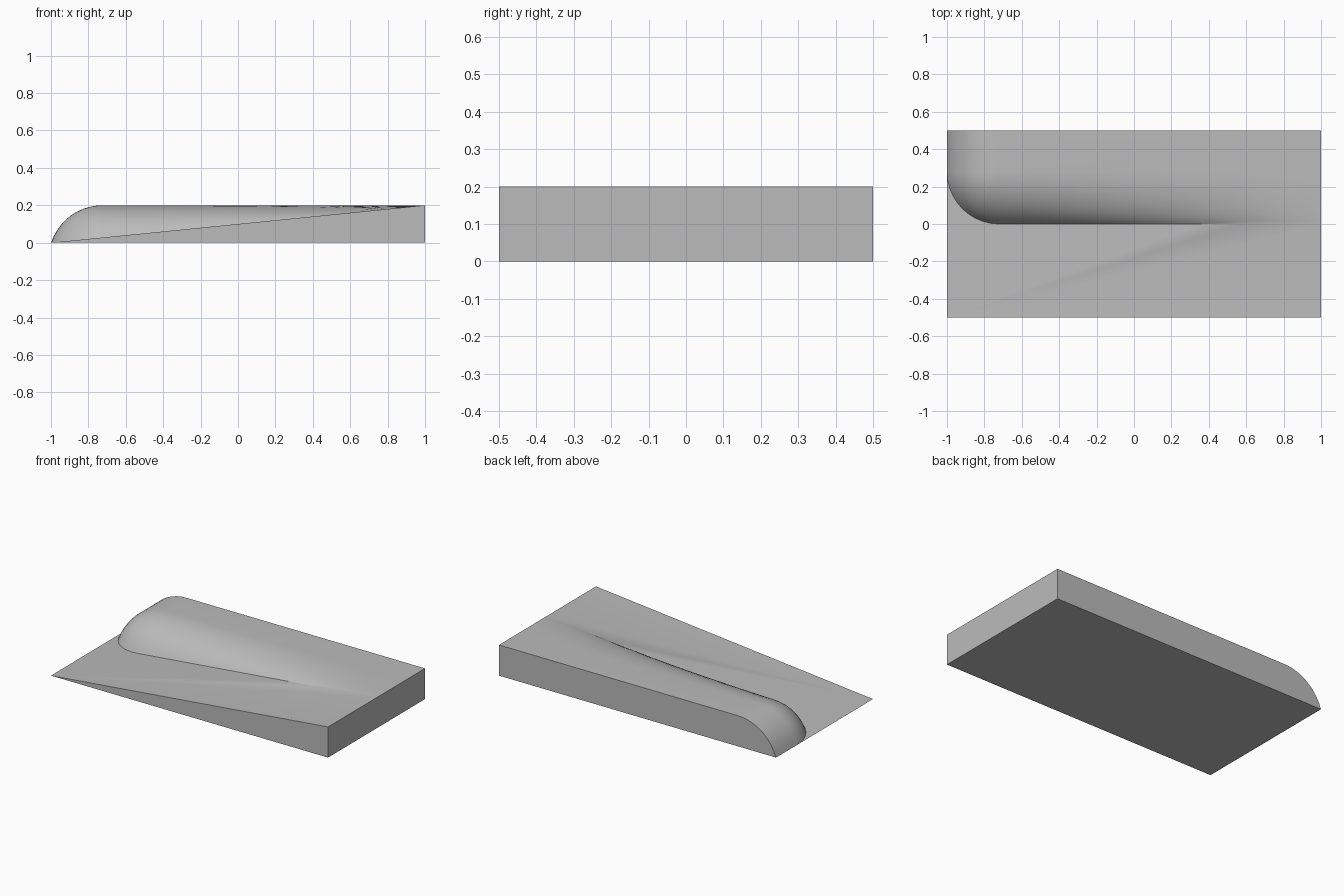
import bpy, bmesh
from math import sin, cos, pi, asin, radians

cube = bpy.data.objects.get("Cube")
if cube:
    bpy.data.objects.remove(cube)

WIDTH = 0.28      # horizontal run of the rounded bank
RADIUS = 0.3      # radius of the bank's cross-section
TOP = 0.2         # height of the plateau
STEPS = 10

grey = bpy.data.materials.new("plain grey")
grey.use_nodes = True
colour = (0.5, 0.5, 0.5, 1)
grey.diffuse_color = colour
grey.node_tree.nodes["Principled BSDF"].inputs["Base Color"].default_value = colour


def ramp(x):
    return TOP * (x + 1) / 2


# Foot of the bank: each station is a position and an inward direction
stations = [(-1, 0.5, 1, 0)]
for i in range(STEPS + 1):
    a = pi + pi / 2 * i / STEPS
    stations.append((-1 + WIDTH * (1 + cos(a)), WIDTH * (1 + sin(a)), -cos(a), -sin(a)))
start = -1 + WIDTH
stations += [(start + (1 - start) * i / 8, 0, 0, 1) for i in range(1, 9)]

# Cross-section of the bank: inward run and share of the height
sweep = asin(WIDTH / RADIUS)
base = RADIUS * cos(sweep)
profile = []
for i in range(STEPS + 1):
    a = sweep * (1 - i / STEPS)
    profile.append((WIDTH - RADIUS * sin(a), (RADIUS * cos(a) - base) / (RADIUS - base)))

bm = bmesh.new()
rows = []
for px, py, nx, ny in stations:
    row = []
    for run, share in profile:
        x, y = px + nx * run, py + ny * run
        row.append(bm.verts.new((x, y, ramp(x) + (TOP - ramp(x)) * share)))
    rows.append(row)

# Rounded bank
for r, s in zip(rows, rows[1:]):
    for j in range(STEPS):
        bm.faces.new((r[j], s[j], s[j + 1], r[j + 1]))

# Corners of the block
front_low = bm.verts.new((-1, -0.5, 0))
front_right = bm.verts.new((1, -0.5, 0))
front_high = bm.verts.new((1, -0.5, TOP))
back_right = bm.verts.new((1, 0.5, 0))
back_high = bm.verts.new((1, 0.5, TOP))

# Plateau, ramp, walls and underside
feet = [r[0] for r in rows]
crest = [r[-1] for r in rows]
bm.faces.new(crest + [back_high])
bm.faces.new([front_low, front_high] + feet[:0:-1])
bm.faces.new([front_low, front_right, front_high])
bm.faces.new([front_right, back_right, back_high] + rows[-1][::-1] + [front_high])
bm.faces.new([back_right, feet[0]] + rows[0][1:] + [back_high])
bm.faces.new([front_low, feet[1], feet[0], back_right, front_right])

bmesh.ops.remove_doubles(bm, verts=bm.verts, dist=0.0001)
bmesh.ops.recalc_face_normals(bm, faces=bm.faces)

mesh = bpy.data.meshes.new("sloped_bank")
bm.to_mesh(mesh)
bm.free()
mesh.materials.append(grey)
bank = bpy.data.objects.new("sloped_bank", mesh)
bpy.context.collection.objects.link(bank)

bpy.context.view_layer.objects.active = bank
bank.select_set(True)
bpy.ops.object.shade_smooth_by_angle(angle=radians(30))
